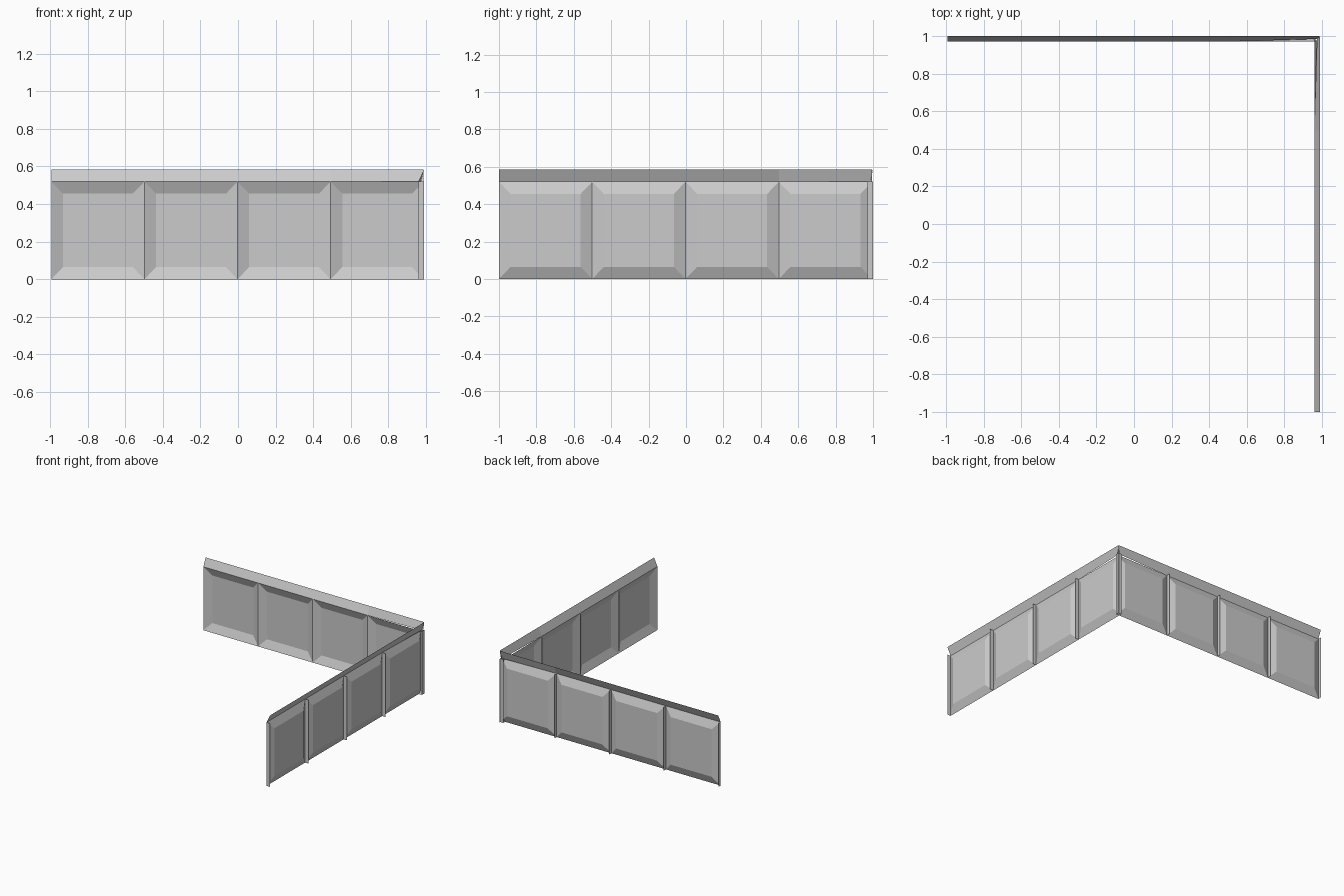
import bpy
import bmesh

cube = bpy.data.objects.get("Cube")
if cube:
    bpy.data.objects.remove(cube, do_unlink=True)

grey = bpy.data.materials.new("plain grey metal")
grey.use_nodes = True
colour = (0.6, 0.6, 0.6, 1)
grey.diffuse_color = colour
grey.node_tree.nodes["Principled BSDF"].inputs["Base Color"].default_value = colour

PANELS = 4
PANEL_TOP, CAP_TOP = 0.52, 0.585
MARGIN_U, MARGIN_Z = 0.062, 0.065


def sheet(name, faces, place):
    """Make a thin sheet from quads given as (along, out, up) points."""
    bm = bmesh.new()
    for quad in faces:
        bm.faces.new([bm.verts.new(place(*p)) for p in quad])
    bmesh.ops.remove_doubles(bm, verts=bm.verts, dist=0.0005)
    bmesh.ops.recalc_face_normals(bm, faces=bm.faces)
    mesh = bpy.data.meshes.new(name)
    bm.to_mesh(mesh)
    bm.free()
    mesh.materials.append(grey)
    obj = bpy.data.objects.new(name, mesh)
    bpy.context.collection.objects.link(obj)


def ring(u0, u1, z0, z1, out):
    return [(u0, out, z0), (u1, out, z0), (u1, out, z1), (u0, out, z1)]


def wall(name, start, end, inner, outer, place):
    width = (end - start) / PANELS
    for i in range(PANELS):
        u0, u1 = start + i * width, start + (i + 1) * width
        # Pressed panel: sloped border around a raised field
        rim = ring(u0, u1, 0, PANEL_TOP, inner)
        field = ring(u0 + MARGIN_U, u1 - MARGIN_U, MARGIN_Z,
                     PANEL_TOP - MARGIN_Z, outer - 0.003)
        faces = [field]
        for a in range(4):
            b = (a + 1) % 4
            faces.append([rim[a], rim[b], field[b], field[a]])
        sheet(f"{name}_panel_{i + 1}", faces, place)

        # Outward leaning cap strip, straightening towards the corner
        foot = inner + (0.015 if i == PANELS - 1 else 0)
        sheet(f"{name}_cap_{i + 1}", [[(u0, inner, PANEL_TOP), (u1, foot, PANEL_TOP),
                                       (u1, outer, CAP_TOP), (u0, outer, CAP_TOP)]], place)

    # Upright fins at the panel joints and both ends
    for i in range(PANELS + 1):
        u = start + i * width
        sheet(f"{name}_fin_{i + 1}", [[(u, inner, 0), (u, outer, 0),
                                       (u, outer, PANEL_TOP), (u, inner, PANEL_TOP)]], place)


wall("back_wall", -0.993, 0.988, 0.97, 1.0, lambda u, d, z: (u, d, z))
wall("left_wall", -1.0, 0.995, 0.959, 0.99, lambda u, d, z: (d, u, z))
